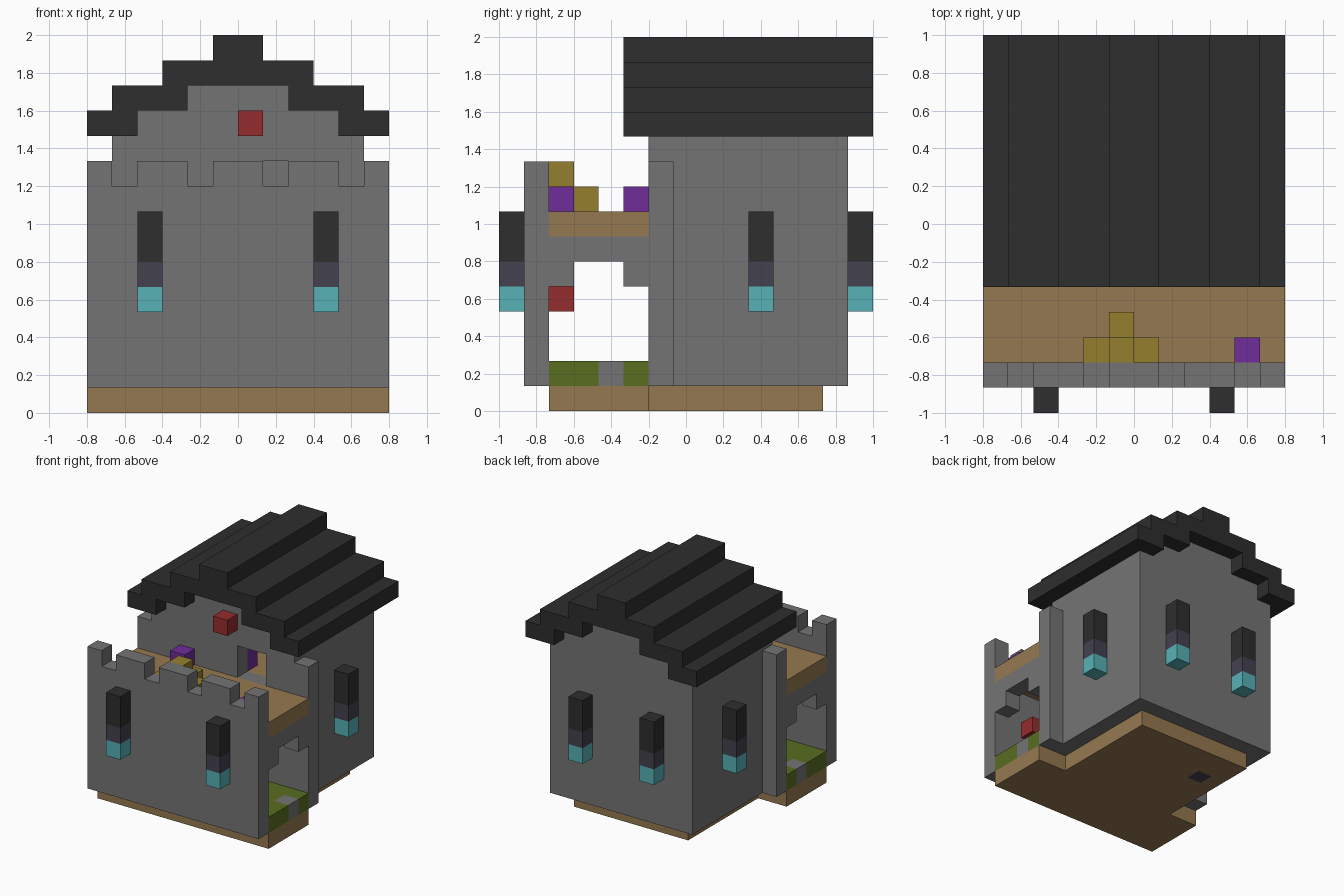
import bpy, bmesh, math
from itertools import product
from mathutils import Vector

if "Cube" in bpy.data.objects:
    bpy.data.objects.remove(bpy.data.objects["Cube"])

U = 2 / 15                       # block size
ORIGIN = Vector((-6, -7.5, 0))   # block grid corner


def material(name, hexcode):
    rgb = [int(hexcode[i:i + 2], 16) / 255 for i in (0, 2, 4)]
    lin = [c / 12.92 if c < 0.04045 else ((c + 0.055) / 1.055) ** 2.4 for c in rgb]
    m = bpy.data.materials.new(name)
    m.use_nodes = True
    m.diffuse_color = (*lin, 1)
    m.node_tree.nodes["Principled BSDF"].inputs["Base Color"].default_value = (*lin, 1)
    return m


STONE = material("stone grey", "747474")
SLATE = material("dark slate", "2e2e2e")
WOOD = material("brown wood", "957950")
NAVY = material("dusky navy", "43414f")
TEAL = material("teal", "57b1b6")
RED = material("red", "952d2d")
PURPLE = material("purple", "702d9a")
GOLD = material("gold", "95802d")
GRASS = material("grass green", "596d20")


def cells(*boxes):
    """Blocks in boxes given as (x0, x1, y0, y1, z0, z1) grid ranges."""
    out = set()
    for x0, x1, y0, y1, z0, z1 in boxes:
        out |= set(product(range(x0, x1), range(y0, y1), range(z0, z1)))
    return out


def mirrored(blocks):
    return blocks | {(11 - x, y, z) for x, y, z in blocks}


def part(name, mat, blocks):
    """Outer skin of a set of blocks, with flat areas merged."""
    bm = bmesh.new()
    for c in blocks:
        for axis, side in product(range(3), (0, 1)):
            n = list(c)
            n[axis] += 2 * side - 1
            if tuple(n) in blocks:
                continue
            a, b = (axis + 1) % 3, (axis + 2) % 3
            loop = [(0, 0), (1, 0), (1, 1), (0, 1)]
            verts = []
            for s, t in (loop if side else loop[::-1]):
                p = Vector(c)
                p[axis] += side
                p[a] += s
                p[b] += t
                verts.append(bm.verts.new((p + ORIGIN) * U))
            bm.faces.new(verts)
    bmesh.ops.remove_doubles(bm, verts=bm.verts, dist=0.001)
    bmesh.ops.dissolve_limit(bm, angle_limit=math.radians(1), verts=bm.verts, edges=bm.edges)
    me = bpy.data.meshes.new(name)
    bm.to_mesh(me)
    bm.free()
    me.materials.append(mat)
    ob = bpy.data.objects.new(name, me)
    bpy.context.collection.objects.link(ob)
    return ob


# Base, with one dark block let into its underside
hatch = cells((3, 4, 10, 11, 0, 1))
part("base", WOOD, cells((0, 12, 2, 6, 0, 1), (2, 10, 6, 13, 0, 1)) - hatch)
part("base_hatch", NAVY, hatch)

# House shell: hollow, gabled, with a doorway onto the deck and corner pillars
shell = cells((1, 11, 6, 14, 1, 11), (2, 10, 6, 14, 11, 12), (4, 8, 6, 14, 12, 13))
shell -= cells((2, 10, 7, 13, 1, 13), (7, 9, 6, 7, 8, 10))
part("house_walls", STONE, shell)
part("corner_pillars", STONE, mirrored(cells((0, 1, 6, 7, 1, 10))))

# Stepped roof
part("roof", SLATE, mirrored(cells((0, 2, 5, 15, 11, 12), (1, 4, 5, 15, 12, 13),
                                   (3, 6, 5, 15, 13, 14), (5, 6, 5, 15, 14, 15))))

# Front wall with battlements
part("front_wall", STONE, mirrored(cells((0, 6, 1, 2, 1, 9), (0, 1, 1, 2, 9, 10),
                                         (2, 4, 1, 2, 9, 10), (5, 6, 1, 2, 9, 10))))

# Deck, upper floor and the arches that carry the deck ends
part("deck", WOOD, cells((0, 12, 2, 6, 7, 8)))
part("upper_floor", WOOD, cells((2, 10, 7, 13, 7, 8)))
part("side_arches", STONE, mirrored(cells((0, 1, 2, 6, 6, 7), (0, 1, 2, 3, 5, 6),
                                          (0, 1, 5, 6, 5, 6))))

# Courtyard lawn with stepping stones
stones = mirrored(cells((0, 1, 4, 5, 1, 2)))
part("lawn", GRASS, cells((0, 12, 2, 6, 1, 2)) - stones)
part("stepping_stones", STONE, stones)

# Projecting windows: dark top, navy middle, teal foot
spots = {"front_left": (9, 0), "front_right": (2, 0), "back_left": (8, 14),
         "back_right": (3, 14), "side_left": (11, 10), "side_right": (0, 10)}
for where, (x, y) in spots.items():
    for piece, mat, z0, z1 in (("top", SLATE, 6, 8), ("middle", NAVY, 5, 6), ("foot", TEAL, 4, 5)):
        part(f"window_{where}_{piece}", mat, cells((x, x + 1, y, y + 1, z0, z1)))

# Deck furniture and ornaments
part("gold_seat", GOLD, cells((4, 7, 2, 3, 8, 9), (5, 6, 2, 4, 8, 9), (5, 6, 2, 3, 9, 10)))
part("purple_stool_front", PURPLE, cells((10, 11, 2, 3, 8, 9)))
part("purple_stool_back", PURPLE, cells((3, 4, 5, 6, 8, 9)))
part("purple_drape", PURPLE, cells((6, 7, 7, 8, 8, 10)))
part("gable_lamp", RED, cells((6, 7, 5, 6, 11, 12)))
part("courtyard_lamp", RED, cells((9, 10, 2, 3, 4, 5)))
